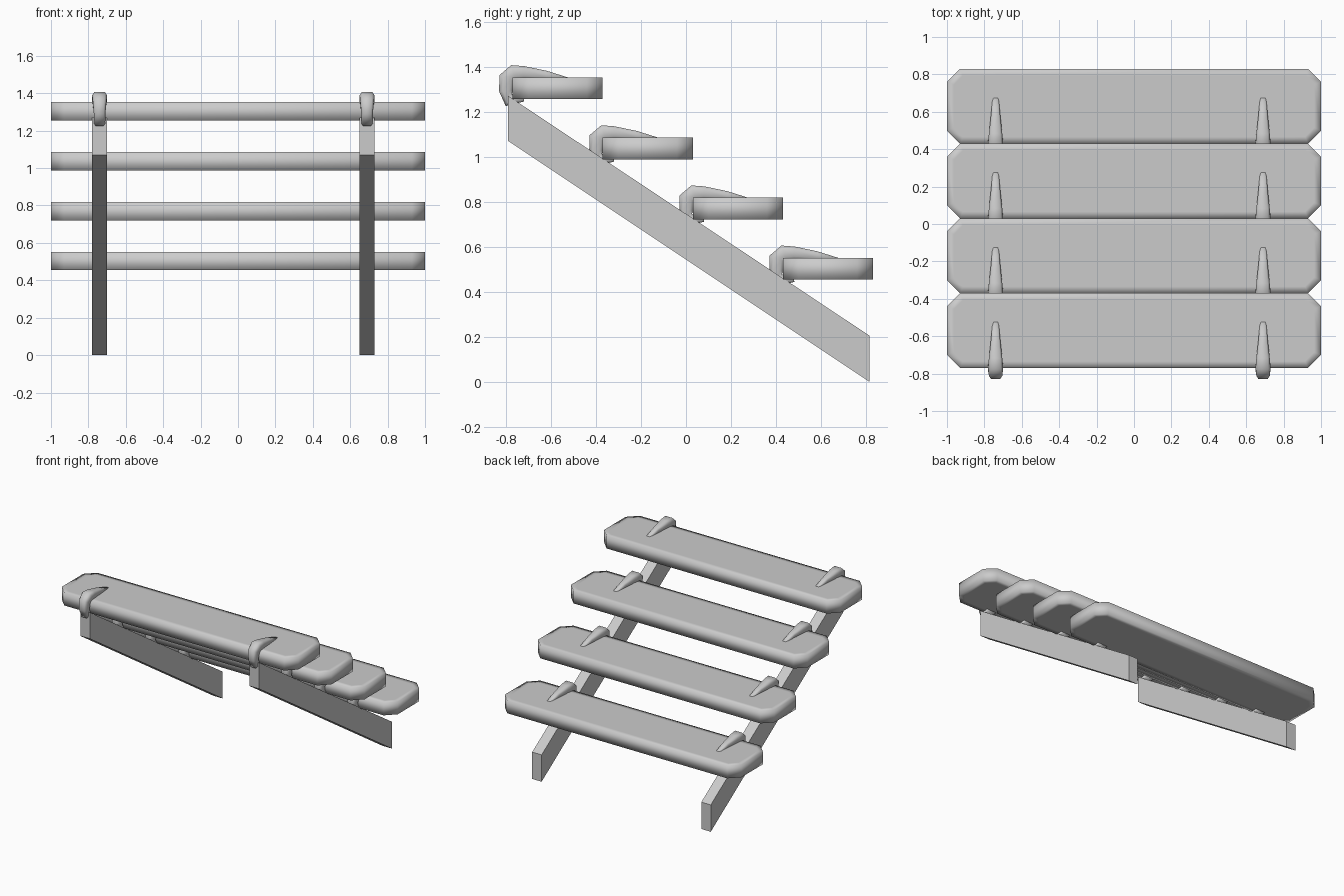
import bpy
import bmesh
from mathutils import Vector

cube = bpy.data.objects.get("Cube")
if cube:
    bpy.data.objects.remove(cube, do_unlink=True)

grey = bpy.data.materials.new("plain_grey")
grey.use_nodes = True
colour = (0.6, 0.6, 0.6, 1)
grey.diffuse_color = colour
grey.node_tree.nodes["Principled BSDF"].inputs["Base Color"].default_value = colour


def finish(name, bm, smooth):
    bmesh.ops.recalc_face_normals(bm, faces=bm.faces)
    for face in bm.faces:
        face.smooth = smooth
    mesh = bpy.data.meshes.new(name)
    bm.to_mesh(mesh)
    bm.free()
    mesh.materials.append(grey)
    obj = bpy.data.objects.new(name, mesh)
    bpy.context.collection.objects.link(obj)
    return obj


def prism(points, offset):
    bm = bmesh.new()
    base = bm.faces.new([bm.verts.new(p) for p in points])
    top = bmesh.ops.extrude_face_region(bm, geom=[base], use_keep_orig=True)
    verts = [v for v in top["geom"] if isinstance(v, bmesh.types.BMVert)]
    bmesh.ops.translate(bm, verts=verts, vec=offset)
    return bm


def stringer(name, x):
    profile = [(-0.79, 1.07), (0.815, 0.0), (0.815, 0.205), (-0.79, 1.27)]
    bm = prism([(x - 0.04, y, z) for y, z in profile], (0.08, 0, 0))
    finish(name, bm, False)


def tread(name, y, z):
    # Octagonal board, its large faces inset so smooth shading softens the rim
    w, d, c = 1.0, 0.2, 0.07
    quarter = [(w, d - c), (w - c, d)]
    outline = quarter + [(-a, b) for a, b in reversed(quarter)]
    outline += [(-a, -b) for a, b in outline]
    bm = prism([(a, y + b, z) for a, b in outline], (0, 0, 0.097))
    bmesh.ops.recalc_face_normals(bm, faces=bm.faces)
    caps = [f for f in bm.faces if abs(f.normal.z) > 0.9]
    bmesh.ops.inset_individual(bm, faces=caps, thickness=0.04)
    finish(name, bm, True)


# Claw centre line relative to the tread's front top edge: y, z, half width, half thickness
CLAW = [(0.25, -0.012, 0.016, 0.010), (0.15, 0.009, 0.025, 0.020),
        (0.05, 0.020, 0.036, 0.030), (0.005, 0.020, 0.040, 0.036),
        (-0.024, -0.004, 0.036, 0.037), (-0.028, -0.06, 0.031, 0.032),
        (-0.018, -0.10, 0.030, 0.030), (0.05, -0.095, 0.040, 0.012)]
SECTION = [(1, 0.5), (0.7, 1), (-0.7, 1), (-1, 0.5),
           (-1, -0.5), (-0.7, -1), (0.7, -1), (1, -0.5)]


def claw(name, x, y, z):
    bm = bmesh.new()
    path = [Vector((x, y + p[0], z + p[1])) for p in CLAW]
    rings = []
    for i, centre in enumerate(path):
        tangent = path[min(i + 1, len(path) - 1)] - path[max(i - 1, 0)]
        across = tangent.cross(Vector((1, 0, 0))).normalized()
        half_w, half_t = CLAW[i][2:]
        rings.append([bm.verts.new(centre + Vector((u * half_w, 0, 0)) + across * v * half_t)
                      for u, v in SECTION])
    for a, b in zip(rings, rings[1:]):
        for j in range(len(a)):
            k = (j + 1) % len(a)
            bm.faces.new((a[j], a[k], b[k], b[j]))
    bm.faces.new(rings[0])
    bm.faces.new(rings[-1])
    finish(name, bm, True)


# Two sloping beams, four treads, and a claw wherever they meet
sides = {"right": -0.74, "left": 0.69}
for side, x in sides.items():
    stringer(f"{side}_stringer", x)

for i in range(4):
    front, top = -0.77 + 0.4 * i, 1.352 - 0.267 * i
    tread(f"tread_{i + 1}", front + 0.2, top - 0.097)
    for side, x in sides.items():
        claw(f"{side}_claw_{i + 1}", x, front, top)
